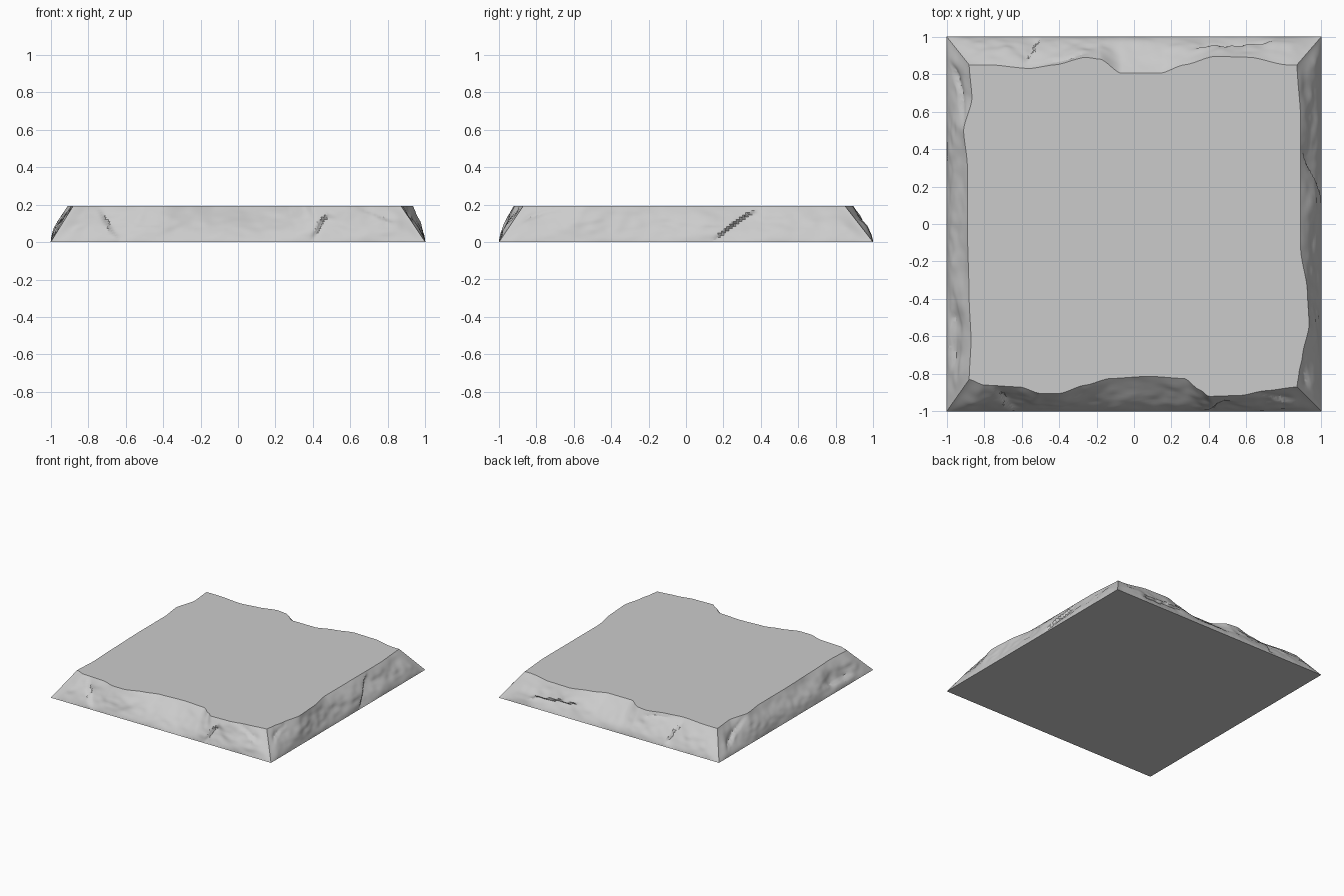
import bpy, bmesh, math
from mathutils import Vector, noise

if "Cube" in bpy.data.objects:
    bpy.data.objects.remove(bpy.data.objects["Cube"])

H = 0.193      # slab height
N, M = 180, 16 # columns per side, rows up each side

# Top rim per side: (position along side, inset from base edge)
RIMS = [
    # front
    [(-.88, .17), (-.8, .14), (-.61, .13), (-.5, .095), (-.4, .095), (-.26, .14), (-.13, .175),
     (.08, .187), (.27, .175), (.35, .115), (.4, .08), (.57, .085), (.7, .11), (.87, .13)],
    # right
    [(-.87, .13), (-.8, .12), (-.7, .10), (-.54, .065), (-.35, .075), (-.14, .11),
     (.24, .11), (.56, .11), (.85, .13)],
    # back
    [(-.87, .15), (-.81, .15), (-.62, .11), (-.43, .105), (-.27, .15), (-.14, .195), (.07, .195),
     (.18, .12), (.26, .11), (.42, .15), (.56, .17), (.77, .15), (.88, .15)],
    # left
    [(-.85, .12), (-.67, .135), (-.5, .09), (-.32, .11), (0, .11), (.4, .12), (.62, .13), (.83, .12)],
]
# Chipped cracks per side: (a0, z0, a1, z1, depth); the surface steps inward to one side
CRACKS = [
    [(-.64, .01, -.75, .17, -.03), (.6, .19, .8, .11, .025), (.38, .02, .46, .14, -.025)],
    [(.14, .02, .36, .17, -.035), (-.85, .11, -.7, .16, .02)],
    [(.3, .15, .55, .17, .03), (.5, .05, .56, .15, -.03), (-.68, .08, -.38, .11, -.03)],
    [(.48, .05, .72, .04, .03), (-.8, .06, -.55, .16, .025)],
]


def smooth(t):
    t = min(1, max(0, t))
    return t * t * (3 - 2 * t)


def rim_inset(keys, a):
    for (a0, i0), (a1, i1) in zip(keys, keys[1:]):
        if a <= a1 + 1e-6:
            t = (a - a0) / (a1 - a0)
            return i0 + (i1 - i0) * (.4 * t + .6 * smooth(t))
    return keys[-1][1]


def crack(a, z, c):
    a0, z0, a1, z1, depth = c
    d = Vector((a1 - a0, z1 - z0))
    p = Vector((a - a0, z - z0))
    t = p.dot(d) / d.length_squared
    sd = (d.x * p.y - d.y * p.x) / d.length
    sd += .012 * noise.noise(Vector((a * 14, z * 14, 3)))
    ends = smooth((t + .3) / .4) * smooth((1.3 - t) / .4)
    return abs(depth) * smooth(sd * math.copysign(1, depth) / .014) * math.exp(-abs(sd) / .07) * ends


def side_point(k, t, v):
    """Point on side k at fraction t along it and fraction v up it."""
    keys = RIMS[k]
    base = -1 + 2 * t
    top = keys[0][0] + (keys[-1][0] - keys[0][0]) * t
    a = base + (top - base) * v
    full = rim_inset(keys, top)
    ends = smooth(t / .05) * smooth((1 - t) / .05)
    inset = full * v ** (1 + .35 * ends)
    # broad carved undulation plus fine roughness, fading out at the rims
    body = math.sin(math.pi * v) * ends
    q = Vector((a * 4, v * 1.6, k * 7.3))
    inset += body * (.02 * noise.noise(q) + .007 * noise.noise(q * 3.5))
    inset += sum(crack(a, v * H, c) for c in CRACKS[k]) * body
    inset = max(0, inset)
    x, y = a, -(1 - inset)
    for _ in range(k):
        x, y = -y, x
    return x, y, v * H


# Stone slab: closed rings stacked upward, capped by flat faces
bm = bmesh.new()
rings = []
for j in range(M + 1):
    rings.append([bm.verts.new(side_point(k, i / N, j / M)) for k in range(4) for i in range(N)])
for lo, hi in zip(rings, rings[1:]):
    for i in range(len(lo)):
        n = (i + 1) % len(lo)
        bm.faces.new((lo[i], lo[n], hi[n], hi[i]))
bm.faces.new(rings[-1])
bm.faces.new(rings[0][::-1])
bmesh.ops.recalc_face_normals(bm, faces=bm.faces)
mesh = bpy.data.meshes.new("stone_slab")
bm.to_mesh(mesh)
bm.free()
slab = bpy.data.objects.new("stone_slab", mesh)
bpy.context.collection.objects.link(slab)
bpy.context.view_layer.objects.active = slab
slab.select_set(True)
bpy.ops.object.shade_smooth_by_angle(angle=math.radians(30))
